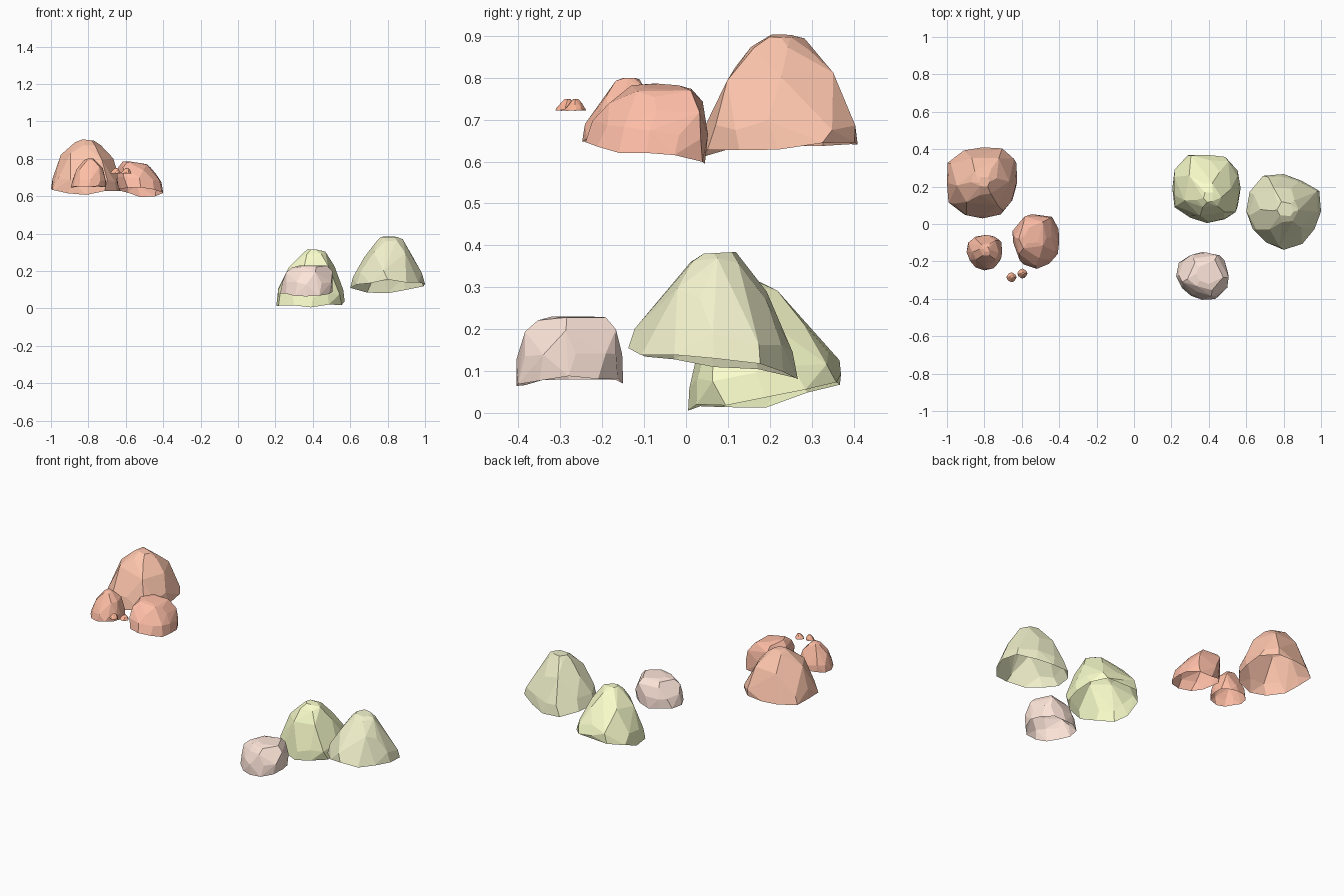
import bpy, bmesh, math, random

if "Cube" in bpy.data.objects:
    bpy.data.objects.remove(bpy.data.objects["Cube"])

SIDES = 12


def rock(name, color, centre, crown, radii, rim, top, profile, seed, slope=(0, 0)):
    """Open-bottomed faceted boulder.
    radii: outline every 30 degrees from +x; rim: base heights right, back, left, front;
    profile: (scale, height fraction) per ring, drifting from centre towards crown;
    slope: tilt of the crown along x and y."""
    rnd = random.Random(seed)
    size = max(radii)
    bm = bmesh.new()
    rim_verts = set()
    for k, (s, h) in enumerate(profile):
        step = 1 if k < 2 else 2            # fewer, bigger facets higher up
        for i in range(0, SIDES, step):
            a = 2 * math.pi * i / SIDES
            q, f = divmod(i / 3, 1)
            z0 = rim[int(q)] * (1 - f) + rim[(int(q) + 1) % 4] * f
            z0 += rnd.uniform(-.04, .04) * size
            r, hz = radii[i] * s, h
            if k:
                a += rnd.uniform(-.15, .15) * step
                r *= rnd.uniform(.94, 1.06)
                hz += rnd.uniform(-.05, .05) * (h < 1)
            dx, dy = r * math.cos(a), r * math.sin(a)
            z = z0 + (top - z0) * hz + (dx * slope[0] + dy * slope[1]) * h
            v = bm.verts.new((centre[0] + (crown[0] - centre[0]) * h + dx,
                              centre[1] + (crown[1] - centre[1]) * h + dy, max(0, z)))
            if k == 0:
                rim_verts.add(v)
    # wrap the points, then open the underside
    bmesh.ops.convex_hull(bm, input=bm.verts[:])
    bm.normal_update()
    under = [f for f in bm.faces if f.normal.z < -.3 and all(v in rim_verts for v in f.verts)]
    bmesh.ops.delete(bm, geom=under, context='FACES')
    bmesh.ops.delete(bm, geom=[v for v in bm.verts if not v.link_faces], context='VERTS')
    bmesh.ops.dissolve_limit(bm, angle_limit=math.radians(6),
                             verts=bm.verts[:], edges=bm.edges[:])
    mesh = bpy.data.meshes.new(name)
    bm.to_mesh(mesh)
    bm.free()
    mat = bpy.data.materials.new(name + "_stone")
    mat.diffuse_color = (*color, 1)
    mat.use_nodes = True
    mat.node_tree.nodes["Principled BSDF"].inputs["Base Color"].default_value = mat.diffuse_color
    mesh.materials.append(mat)
    obj = bpy.data.objects.new(name, mesh)
    bpy.context.collection.objects.link(obj)


DOME = [(1, 0), (.95, .22), (.72, .66), (.37, .93), (.16, 1)]
CONE = [(1, 0), (.90, .22), (.64, .62), (.36, .93), (.22, 1)]
BLOCK = [(1, 0), (.98, .4), (.88, .75), (.68, .95), (.4, 1)]

# Upper orange cluster
rock("large_orange_rock", (1, .57, .42), (-.81, .22), (-.80, .225),
     [.185, .21, .21, .19, .2, .215, .19, .21, .195, .19, .195, .185],
     (.635, .645, .635, .615), .90, DOME, 1, (-.12, 0))
rock("medium_orange_rock", (1, .52, .39), (-.52, -.095), (-.545, -.06),
     [.12, .135, .155, .14, .135, .13, .12, .12, .14, .145, .135, .13],
     (.615, .60, .64, .645), .78,
     [(1, 0), (.97, .35), (.84, .72), (.62, .95), (.35, 1)], 2, (-.15, 0))
rock("small_orange_rock", (1, .52, .38), (-.80, -.15), (-.79, -.135),
     [.095, .105, .097, .09, .095, .1, .095, .09, .095, .098, .1, .095],
     (.65, .65, .65, .65), .80, DOME, 3)
for n, (x, y) in enumerate([(-.655, -.285), (-.597, -.265)]):
    rock("pebble_%d" % (n + 1), (1, .48, .32), (x, y), (x + .003, y + .002),
         [.027, .025, .024] * 4, (.722,) * 4, .75, CONE, 10 + n)

# Lower pale cluster
rock("yellow_green_rock", (.96, 1, .6), (.39, .19), (.40, .145),
     [.18, .19, .195, .18, .205, .2, .185, .2, .18, .185, .19, .19],
     (.035, .085, .02, .003), .315, DOME, 5, (-.05, 0))
rock("pale_yellow_rock", (.88, .88, .6), (.80, .067), (.81, .075),
     [.2, .22, .19, .2, .22, .21, .2, .19, .19, .205, .2, .19],
     (.125, .085, .11, .15), .382, CONE, 6, (0, .05))
rock("pink_rock", (1, .79, .70), (.365, -.28), (.385, -.27),
     [.14, .14, .135, .13, .13, .145, .14, .125, .12, .125, .14, .14],
     (.09, .075, .085, .065), .23, BLOCK, 7)
